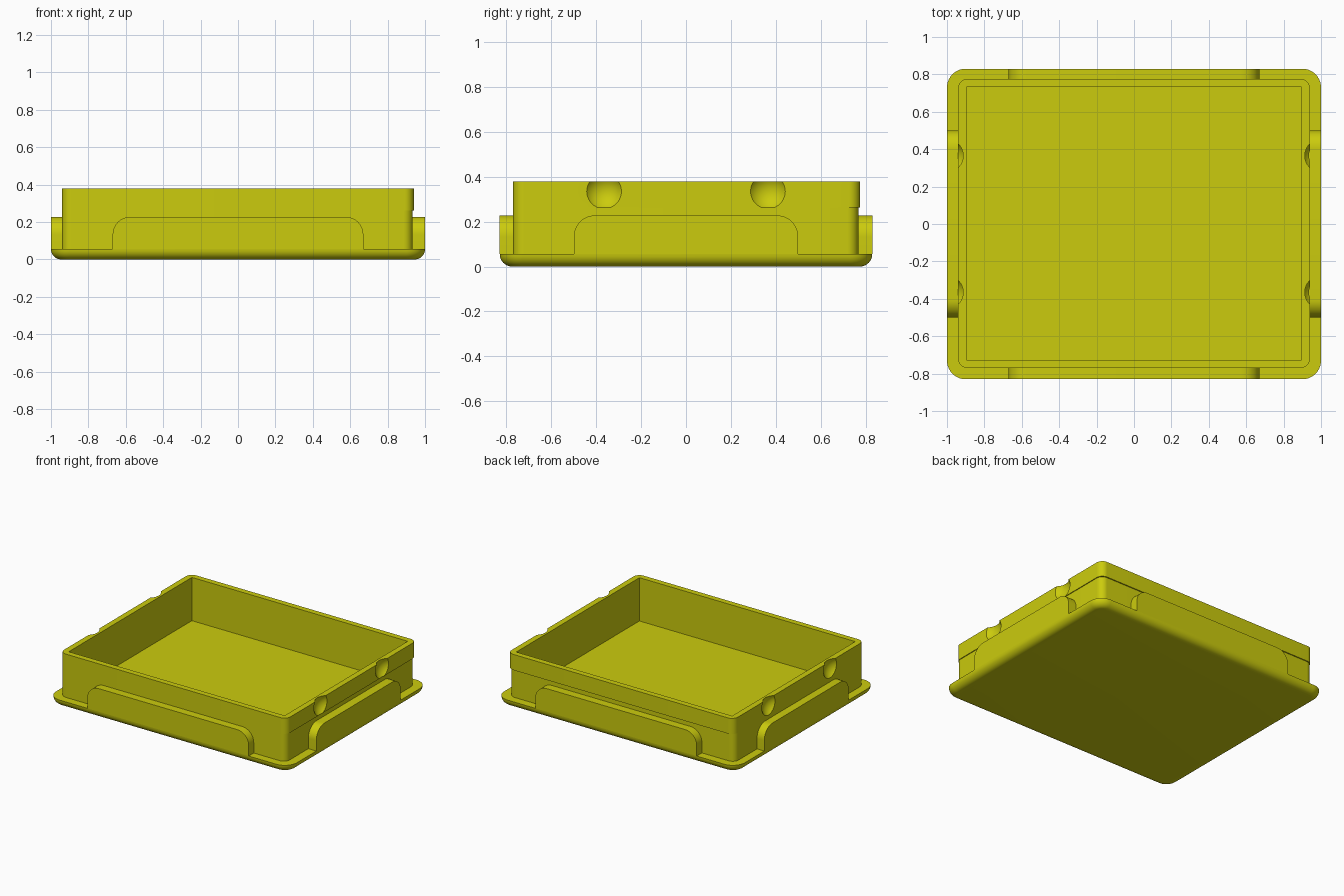
import bpy, bmesh, math
from mathutils import Matrix, Vector

cube = bpy.data.objects.get("Cube")
if cube:
    bpy.data.objects.remove(cube, do_unlink=True)

yellow = bpy.data.materials.new("yellow_plastic")
yellow.use_nodes = True
colour = (0.6, 0.6, 0.004, 1)
yellow.diffuse_color = colour
yellow.node_tree.nodes["Principled BSDF"].inputs["Base Color"].default_value = colour


def finish(bm, name):
    bmesh.ops.recalc_face_normals(bm, faces=bm.faces)
    mesh = bpy.data.meshes.new(name)
    bm.to_mesh(mesh)
    bm.free()
    mesh.materials.append(yellow)
    ob = bpy.data.objects.new(name, mesh)
    bpy.context.collection.objects.link(ob)
    return ob


def smooth(ob):
    bpy.ops.object.select_all(action='DESELECT')
    ob.select_set(True)
    bpy.context.view_layer.objects.active = ob
    bpy.ops.object.shade_smooth_by_angle(angle=math.radians(35))


def rounded_rect(x0, x1, y0, y1, r, steps=10):
    corners = [(x1 - r, y1 - r), (x0 + r, y1 - r), (x0 + r, y0 + r), (x1 - r, y0 + r)]
    return [(cx + r * math.cos(a), cy + r * math.sin(a))
            for k, (cx, cy) in enumerate(corners)
            for a in [math.pi / 2 * (k + i / steps) for i in range(steps + 1)]]


def loft(name, rings):
    """Join stacked rings of equal point count into a closed solid."""
    bm = bmesh.new()
    loops = [[bm.verts.new((x, y, z)) for x, y in pts] for pts, z in rings]
    n = len(loops[0])
    for low, high in zip(loops, loops[1:]):
        for i in range(n):
            j = (i + 1) % n
            bm.faces.new((low[i], low[j], high[j], high[i]))
    bm.faces.new(loops[0][::-1])
    bm.faces.new(loops[-1])
    return finish(bm, name)


def cut(ob, cutter):
    cutter.hide_render = True
    mod = ob.modifiers.new("cut", 'BOOLEAN')
    mod.operation = 'DIFFERENCE'
    mod.solver = 'EXACT'
    mod.object = cutter
    bpy.context.view_layer.objects.active = ob
    bpy.ops.object.modifier_apply(modifier=mod.name)
    bpy.data.objects.remove(cutter, do_unlink=True)


# Base plate with a rounded lower edge
half_x, half_y, plate_top, corner = 1.0, 0.83, 0.055, 0.1
rings = []
for i in range(9):
    a = math.pi / 2 * i / 8
    d = plate_top * (1 - math.sin(a))
    rings.append((rounded_rect(d - half_x, half_x - d, d - half_y, half_y - d, corner - d),
                  plate_top * (1 - math.cos(a))))
smooth(loft("base_plate", rings))

# Tray wall, with a slight overhang on two sides
lower = rounded_rect(-0.94, 0.934, -0.77, 0.768, 0.05)
upper = rounded_rect(-0.94, 0.94, -0.77, 0.776, 0.05)
wall = loft("tray_wall", [(lower, 0.05), (lower, 0.262), (upper, 0.262), (upper, 0.38)])

# Square-cornered cavity
bm = bmesh.new()
bmesh.ops.create_cube(bm, size=1, matrix=Matrix.Translation((0, 0.003, 0.25))
                      @ Matrix.Diagonal((1.792, 1.46, 1, 1)))
cut(wall, finish(bm, "cavity_cutter"))

# Round finger dimples on both short sides
for sx in (-1, 1):
    for y in (-0.365, 0.365):
        bm = bmesh.new()
        bmesh.ops.create_uvsphere(bm, u_segments=48, v_segments=24, radius=0.098,
                                  matrix=Matrix.Translation((sx, y, 0.335)))
        cut(wall, finish(bm, "dimple_cutter"))
smooth(wall)


# Arched grips, flush with the plate edge
def grip(name, half_width, inner, outer, angle):
    z0, z1, r = plate_top, 0.228, 0.095
    arc = [math.pi / 2 * i / 12 for i in range(13)]
    right = [(half_width - r + r * math.cos(a), z1 - r + r * math.sin(a)) for a in arc]
    profile = [(half_width, z0)] + right
    profile += [(-x, z) for x, z in reversed(profile)]
    bm = bmesh.new()
    face = bm.faces.new([bm.verts.new((x, -outer, z)) for x, z in profile])
    extrusion = bmesh.ops.extrude_face_region(bm, geom=[face])
    moved = [v for v in extrusion["geom"] if isinstance(v, bmesh.types.BMVert)]
    bmesh.ops.translate(bm, verts=moved, vec=Vector((0, outer - inner, 0)))
    bmesh.ops.rotate(bm, verts=bm.verts, cent=(0, 0, 0), matrix=Matrix.Rotation(angle, 3, 'Z'))
    smooth(finish(bm, name))


grip("front_grip", 0.67, 0.755, half_y, 0)
grip("left_grip", 0.5, 0.92, half_x, math.pi / 2)
grip("back_grip", 0.67, 0.755, half_y, math.pi)
grip("right_grip", 0.5, 0.92, half_x, -math.pi / 2)
